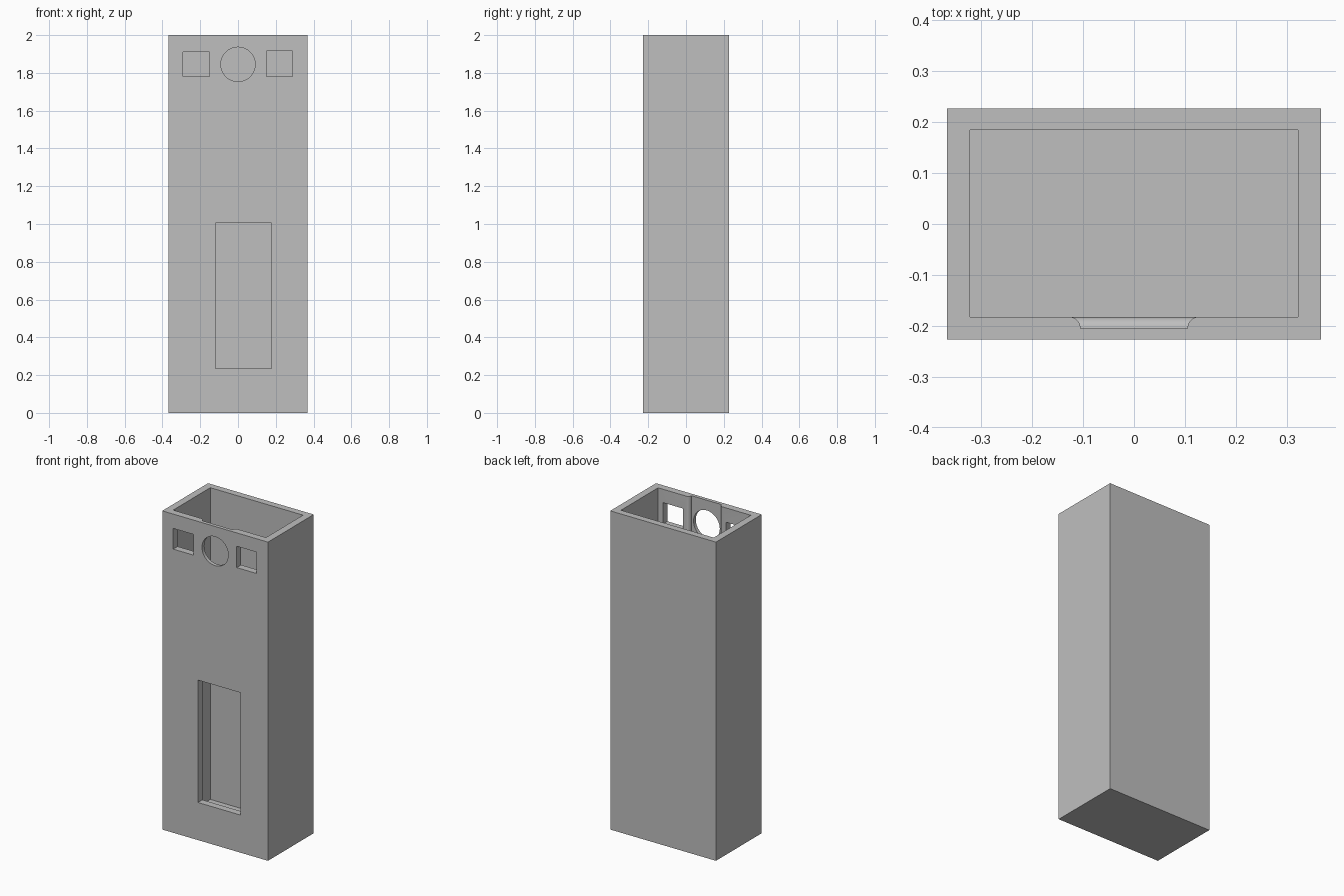
import bpy, bmesh, math
from mathutils import Matrix, Vector

cube = bpy.data.objects.get("Cube")
if cube:
    bpy.data.objects.remove(cube, do_unlink=True)

grey = bpy.data.materials.new("plain grey")
grey.diffuse_color = (0.52, 0.52, 0.52, 1)
grey.use_nodes = True
grey.node_tree.nodes["Principled BSDF"].inputs["Base Color"].default_value = (0.52, 0.52, 0.52, 1)


def make_object(name, bm):
    bmesh.ops.recalc_face_normals(bm, faces=bm.faces)
    mesh = bpy.data.meshes.new(name)
    bm.to_mesh(mesh)
    bm.free()
    mesh.materials.append(grey)
    obj = bpy.data.objects.new(name, mesh)
    bpy.context.collection.objects.link(obj)
    return obj


def box(name, low, high):
    low, high = Vector(low), Vector(high)
    bm = bmesh.new()
    bmesh.ops.create_cube(bm, size=1, matrix=Matrix.Translation((low + high) / 2)
                          @ Matrix.Diagonal((*(high - low), 1)))
    return make_object(name, bm)


def front_cut(name, x0, x1, z0, z1):
    return box(name, (x0, -0.3, z0), (x1, -0.1, z1))


def round_cut(name, radius, z):
    bm = bmesh.new()
    bmesh.ops.create_cone(bm, cap_ends=True, segments=64, radius1=radius, radius2=radius, depth=0.2,
                          matrix=Matrix.Translation((0, -0.2, z)) @ Matrix.Rotation(math.pi / 2, 4, 'X'))
    return make_object(name, bm)


def recess_cut(name, half, bottom, depth, steps=10):
    # Open-topped pocket whose edges round over into the inner wall
    sections = []
    for i in range(steps + 1):
        t = math.pi / 2 * i / steps
        sections.append((depth * (1 - math.cos(t)), -0.205 + depth * math.sin(t)))
    sections.append((depth, -0.12))
    bm = bmesh.new()
    loops = []
    for grow, y in sections:
        w, b = half + grow, bottom - grow
        loops.append([bm.verts.new(p) for p in ((-w, y, b), (w, y, b), (w, y, 2.1), (-w, y, 2.1))])
    for a, b in zip(loops, loops[1:]):
        for i in range(4):
            j = (i + 1) % 4
            bm.faces.new((a[i], a[j], b[j], b[i]))
    bm.faces.new(loops[0])
    bm.faces.new(loops[-1])
    return make_object(name, bm)


# Open-topped housing and everything cut from it
housing = box("housing", (-0.367, -0.227, 0), (0.367, 0.227, 2))
cutters = [
    box("cavity", (-0.322, -0.183, 0.044), (0.322, 0.185, 2.2)),
    recess_cut("inner_recess", 0.105, 1.74, 0.0225),
    front_cut("right_window", -0.291, -0.151, 1.78, 1.91),
    front_cut("left_window", 0.15, 0.288, 1.782, 1.916),
    front_cut("tall_window", -0.119, 0.177, 0.236, 1.004),
    round_cut("round_window", 0.091, 1.845),
]
for cutter in cutters:
    cutter.hide_render = True
    mod = housing.modifiers.new(cutter.name, 'BOOLEAN')
    mod.operation = 'DIFFERENCE'
    mod.solver = 'EXACT'
    mod.object = cutter

# Bake the cuts and remove the cutters
graph = bpy.context.evaluated_depsgraph_get()
final = bpy.data.meshes.new_from_object(housing.evaluated_get(graph))
housing.modifiers.clear()
housing.data = final
for cutter in cutters:
    bpy.data.objects.remove(cutter, do_unlink=True)
final.materials.clear()
final.materials.append(grey)
for face in final.polygons:
    face.material_index = 0

bpy.ops.object.select_all(action='DESELECT')
housing.select_set(True)
bpy.context.view_layer.objects.active = housing
bpy.ops.object.shade_smooth_by_angle(angle=math.radians(30))
